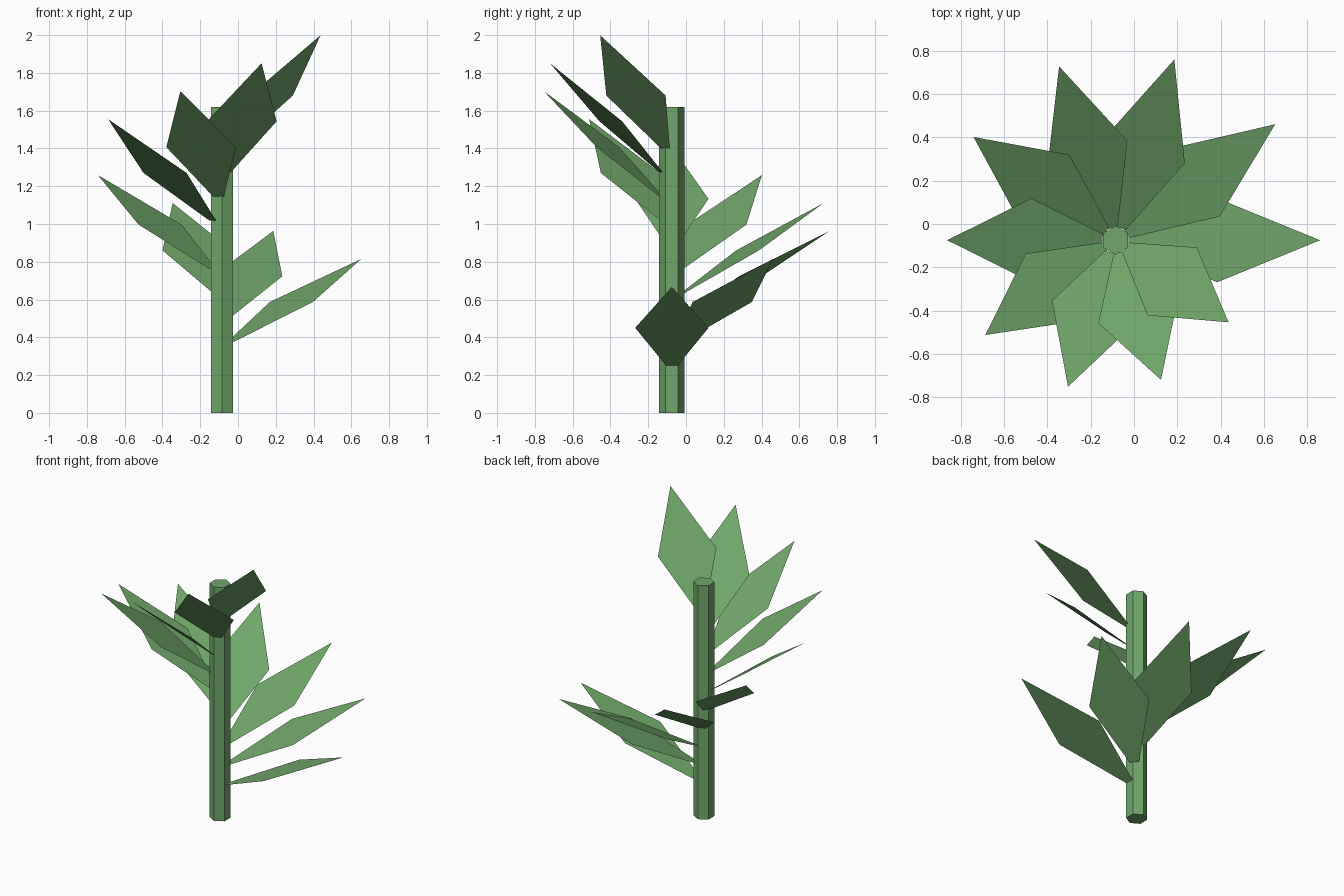
import bpy, math
from mathutils import Vector

if "Cube" in bpy.data.objects:
    bpy.data.objects.remove(bpy.data.objects["Cube"])

CENTER = Vector((-0.085, -0.075, 0))
COUNT = 10

green = bpy.data.materials.new("leaf green")
green.diffuse_color = (0.165, 0.39, 0.145, 1)
green.use_nodes = True
green.node_tree.nodes["Principled BSDF"].inputs["Base Color"].default_value = green.diffuse_color

# Hexagonal stem
HEIGHT = 1.62
bpy.ops.mesh.primitive_cylinder_add(vertices=6, radius=0.067, depth=HEIGHT,
                                    location=CENTER + Vector((0, 0, HEIGHT / 2)))
stem = bpy.context.object
stem.name = "stem"
stem.data.materials.append(green)


def add_leaf(i):
    """Flat five-sided leaf; higher leaves are shorter and steeper."""
    angle = math.tau * i / COUNT
    out = Vector((math.cos(angle), math.sin(angle), 0))
    side = Vector((-math.sin(angle), math.cos(angle), 0))

    def point(reach, offset, z):
        return CENTER + out * reach + side * offset + Vector((0, 0, z))

    base_z, mid_z, tip_z = 0.25 + 0.128 * i, 0.45 + 0.1367 * i, 0.667 + 0.148 * i
    mid_reach, tip_reach = 0.47 - 0.0163 * i, 0.945 - 0.0333 * i
    points = [point(0.06, -0.03, base_z), point(mid_reach, -0.194, mid_z),
              point(tip_reach, 0, tip_z),
              point(mid_reach, 0.194, mid_z), point(0.06, 0.03, base_z)]
    mesh = bpy.data.meshes.new("leaf")
    mesh.from_pydata(points, [], [range(5)])
    mesh.materials.append(green)
    leaf = bpy.data.objects.new(f"leaf_{i + 1}", mesh)
    bpy.context.collection.objects.link(leaf)


# Leaves spiral up the stem
for i in range(COUNT):
    add_leaf(i)
